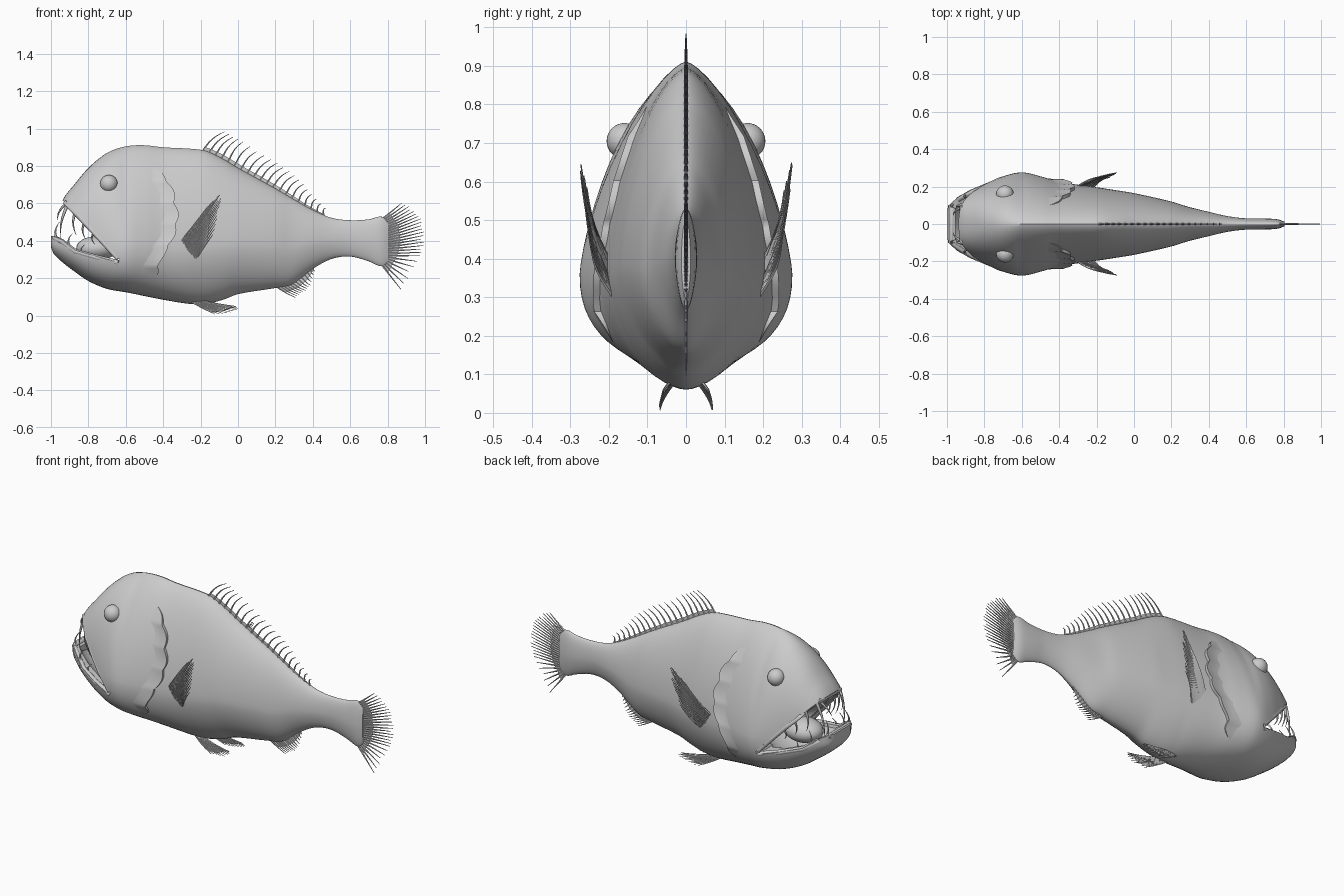
import bpy, bmesh, math, random
from mathutils import Vector as V

if "Cube" in bpy.data.objects:
    bpy.data.objects.remove(bpy.data.objects["Cube"])

random.seed(4)

# body profile: x, top z, bottom z, half width
KEYS = [(-1.0, .47, .365, .075), (-.985, .52, .33, .105), (-.93, .632, .278, .15),
        (-.88, .695, .24, .18), (-.8, .79, .185, .215), (-.7, .87, .143, .255),
        (-.6, .905, .125, .276), (-.5, .911, .105, .255), (-.4, .90, .085, .226),
        (-.25, .892, .062, .203), (-.17, .88, .063, .192), (-.08, .838, .085, .178),
        (0, .79, .115, .165), (.2, .68, .148, .12), (.29, .627, .168, .092),
        (.4, .565, .25, .065), (.5, .523, .303, .042), (.6, .51, .316, .03),
        (.7, .515, .29, .029), (.77, .53, .263, .025), (.805, .50, .29, .012)]


def interp(tab, x):
    """Smooth interpolation of a table whose first column is the parameter."""
    n = len(tab)
    x = min(max(x, tab[0][0]), tab[-1][0])
    i = next((k for k in range(n - 1) if x <= tab[k + 1][0]), n - 2)
    h = tab[i + 1][0] - tab[i][0]
    t = (x - tab[i][0]) / h

    def slope(k, c):
        a, b = max(k - 1, 0), min(k + 1, n - 1)
        return (tab[b][c] - tab[a][c]) / (tab[b][0] - tab[a][0])
    return [(2*t**3 - 3*t*t + 1) * tab[i][c] + (t**3 - 2*t*t + t) * h * slope(i, c)
            + (3*t*t - 2*t**3) * tab[i + 1][c] + (t**3 - t*t) * h * slope(i + 1, c)
            for c in range(1, len(tab[0]))]


def section(x):
    top, bot, w = interp(KEYS, x)
    f = min(max((x + .6) / 1.2, 0), 1)
    mid = bot + (top - bot) * (.30 + .18 * f)
    g = min(max((-.6 - x) / .35, 0), 1)
    return top, bot, w, mid, 1.42 + 1.1 * g + .5 * f, 2.3 - .6 * min(1, f * 3)


def surf(x, z):
    """Half width of the body at x, z."""
    top, bot, w, mid, pu, pl = section(x)
    t, p = ((z - mid) / (top - mid), pu) if z > mid else ((mid - z) / (mid - bot), pl)
    return w * (1 - min(t, 1) ** p) ** (1 / p)


def finish(bm, name, angle=40):
    bmesh.ops.recalc_face_normals(bm, faces=bm.faces)
    me = bpy.data.meshes.new(name)
    bm.to_mesh(me)
    bm.free()
    ob = bpy.data.objects.new(name, me)
    bpy.context.collection.objects.link(ob)
    smooth(ob, angle)
    return ob


def smooth(ob, angle=40):
    bpy.ops.object.select_all(action='DESELECT')
    ob.select_set(True)
    bpy.context.view_layer.objects.active = ob
    bpy.ops.object.shade_smooth_by_angle(angle=math.radians(angle))


def skin(bm, rings, closed=True, caps=True):
    vs = [[bm.verts.new(p) for p in r] for r in rings]
    n = len(vs[0])
    for a, b in zip(vs, vs[1:]):
        for i in range(n if closed else n - 1):
            j = (i + 1) % n
            bm.faces.new((a[i], a[j], b[j], b[i]))
    if caps:
        bm.faces.new(vs[0])
        bm.faces.new(vs[-1])


def tube(bm, pts, r0, r1, sides=6):
    rings = []
    for k, p in enumerate(pts):
        d = (pts[min(k + 1, len(pts) - 1)] - pts[max(k - 1, 0)]).normalized()
        a = d.cross(V((0, 1, 0)) if abs(d.y) < .8 else V((1, 0, 0))).normalized()
        b = d.cross(a)
        r = r0 + (r1 - r0) * k / (len(pts) - 1)
        rings.append([p + r * (a * math.cos(q) + b * math.sin(q))
                      for q in [2 * math.pi * s / sides for s in range(sides)]])
    skin(bm, rings)


# body: lofted egg-shaped sections
def ring(x, n=56):
    top, bot, w, mid, pu, pl = section(x)
    out = []
    for i in range(n):
        c, s = math.cos(2 * math.pi * i / n), math.sin(2 * math.pi * i / n)
        p, h = (pu, top - mid) if s > 0 else (pl, mid - bot)
        y = math.copysign(abs(c) ** (2 / p), c) * w
        out.append(V((x, y, mid + math.copysign(abs(s) ** (2 / p), s) * h)))
    return out


bm = bmesh.new()
xs = [-1, -.993, -.985, -.97, -.955, -.94] + [-.925 + .02 * i for i in range(86)] + [.79, .805]
skin(bm, [ring(x) for x in xs])
body = finish(bm, "body", 35)

# mouth cutters: a wedge gape and a rounded inner cavity
bm = bmesh.new()
gape = [(-1.2, .43), (-.985, .425), (-.94, .405), (-.87, .35), (-.76, .318), (-.64, .285),
        (-.632, .30), (-.78, .455), (-.93, .61), (-.96, .64), (-1.2, .8)]
skin(bm, [[V((x, y, z)) for x, z in gape] for y in (-.5, .5)])
wedge = finish(bm, "mouth_gape_cutter")
bm = bmesh.new()
rings = []
for x, top, bot, w in [(-.955, .46, .37, .085), (-.93, .52, .335, .11), (-.86, .56, .28, .15),
                       (-.76, .52, .235, .19), (-.66, .43, .25, .18), (-.58, .38, .29, .12)]:
    rings.append([V((x, w * math.cos(q), (top + bot) / 2 + (top - bot) / 2 * math.sin(q)))
                  for q in [2 * math.pi * (i + .5) / 28 for i in range(28)]])
skin(bm, rings)
cavity = finish(bm, "mouth_cavity_cutter")
for cutter in (wedge, cavity):
    m = body.modifiers.new("cut", 'BOOLEAN')
    m.operation, m.solver, m.object = 'DIFFERENCE', 'EXACT', cutter
    bpy.context.view_layer.objects.active = body
    bpy.ops.object.modifier_apply(modifier=m.name)
for cutter in (wedge, cavity):
    bpy.data.objects.remove(cutter)
smooth(body, 35)

# lips: rolled rims along both jaws
for name, line in (("lower_lip", [(-.64, .283), (-.76, .312), (-.87, .343), (-.94, .395), (-.98, .415)]),
                   ("upper_lip", [(-.64, .305), (-.72, .392), (-.78, .457), (-.85, .53), (-.92, .603)])):
    side = [V((x, surf(x, z) - .012, z)) for x, z in line]
    bm = bmesh.new()
    tube(bm, side + [V((p.x, -p.y, p.z)) for p in reversed(side)], .014, .014, 8)
    finish(bm, name, 80)

# tongue
bpy.ops.mesh.primitive_uv_sphere_add(segments=28, ring_count=16, location=(-.755, 0, .36))
tongue = bpy.context.object
tongue.name = "tongue"
tongue.scale = (.11, .09, .065)
smooth(tongue)

# teeth: curved fangs, root and tip in x, z
bm = bmesh.new()
for x, z, tx, tz, r, pull in [(-.92, .60, -.965, .51, .008, .5), (-.91, .595, -.95, .41, .010, .85),
                              (-.87, .555, -.865, .43, .009, .9), (-.82, .50, -.815, .41, .008, .9),
                              (-.77, .445, -.765, .38, .007, .9), (-.97, .41, -.955, .50, .008, .8),
                              (-.90, .37, -.885, .44, .007, .9), (-.83, .33, -.82, .38, .006, .9)]:
    for s in (-1, 1):
        y = surf(x, z) - .015
        a, b = V((x, s * y, z)), V((tx, s * y * pull, tz))
        pts = [a.lerp(b, k / 5) + V((-.014 * math.sin(math.pi * k / 5), 0, 0)) for k in range(6)]
        tube(bm, pts, r, .001)
finish(bm, "teeth", 60)

# eyes and gill covers, both sides
EDGE = [(.15, -.54), (.19, -.47), (.23, -.43), (.3, -.415), (.38, -.365), (.5, -.325),
        (.6, -.335), (.69, -.36), (.76, -.41), (.83, -.5)]
for s, tag in ((-1, "right"), (1, "left")):
    bpy.ops.mesh.primitive_uv_sphere_add(segments=28, ring_count=16, radius=.047,
                                         location=(-.69, s * (surf(-.69, .705) - .012), .705))
    bpy.context.object.name = "eye_" + tag
    smooth(bpy.context.object)
    bm = bmesh.new()
    rows = []
    for k in range(61):
        t = k / 60
        z = .15 + .68 * t
        e = interp(EDGE, z)[0] + .016 * (abs(math.sin(t * 6 * math.pi)) - .5)
        fade = min(1, 6 * t, 6 * (1 - t))
        row = []
        for u in [i / 8 for i in range(9)]:
            x = e - .17 * (1 - u)
            row.append(V((x, s * (surf(x, z) - .008 + .026 * fade * u * u), z)))
        row.append(V((e - .004, s * (surf(e, z) - .02), z)))
        rows.append(row)
    skin(bm, rows, closed=False, caps=False)
    finish(bm, "gill_cover_" + tag, 45)


# fins: tapered rays with a thin web near the base
def along(pts, t):
    f = t * (len(pts) - 1)
    i = min(int(f), len(pts) - 2)
    return V(pts[i]).lerp(V(pts[i + 1]), f - i)


def fin(name, base, tips, n, web, r=.005, bow=(0, 0, 0), jitter=.1, mirror=1):
    bm = bmesh.new()
    flip = V((1, mirror, 1))
    rays = []
    for k in range(n):
        t = k / (n - 1)
        a, b = along(base, t), along(tips, t)
        b = a.lerp(b, 1 - jitter * random.random())
        rays.append([(a.lerp(b, q / 6) + V(bow) * math.sin(math.pi * q / 6)) * flip for q in range(7)])
        tube(bm, rays[-1], r, r * .25, 5)
    m = max(2, round(web * 6) + 1)
    skin(bm, [p[:m] for p in rays], closed=False, caps=False)
    finish(bm, name, 50)


top = lambda x: (x, 0, interp(KEYS, x)[0] - .008)
low = lambda x: (x, 0, interp(KEYS, x)[1] + .01)
fin("dorsal_fin", [top(-.19 + .65 * i / 12) for i in range(13)],
    [(-.07, 0, .985), (.02, 0, .935), (.17, 0, .85), (.29, 0, .765), (.38, 0, .675), (.47, 0, .575)],
    20, .2, .0055, (-.008, 0, .012), .08)
fin("anal_fin", [low(.2 + .04 * i) for i in range(6)],
    [(.31, 0, .095), (.355, 0, .125), (.39, 0, .16), (.41, 0, .235)], 13, .5, .005, (0, 0, -.004))
fin("tail_fin", [(.775, 0, .518), (.80, 0, .46), (.805, 0, .39), (.79, 0, .32), (.765, 0, .275)],
    [(.885, 0, .61), (.985, 0, .54), (1, 0, .43), (.985, 0, .32), (.875, 0, .135)],
    25, .35, .006, (0, 0, 0), .12)
for s, tag in ((-1, "right"), (1, "left")):
    fin("pectoral_fin_" + tag, [(-.31, .195, .385), (-.27, .2, .345), (-.225, .19, .305)],
        [(-.15, .262, .60), (-.085, .278, .665), (-.095, .27, .58), (-.13, .25, .44)],
        16, .66, .006, (0, .012, 0), .12, s)
    fin("pelvic_fin_" + tag, [(-.22, .035, .085), (-.235, .04, .078), (-.25, .035, .075)],
        [(-.01, .062, .05), (.005, .066, .035), (-.05, .07, .014), (-.12, .068, .006)],
        11, .83, .005, (0, .006, -.003), .06, s)
